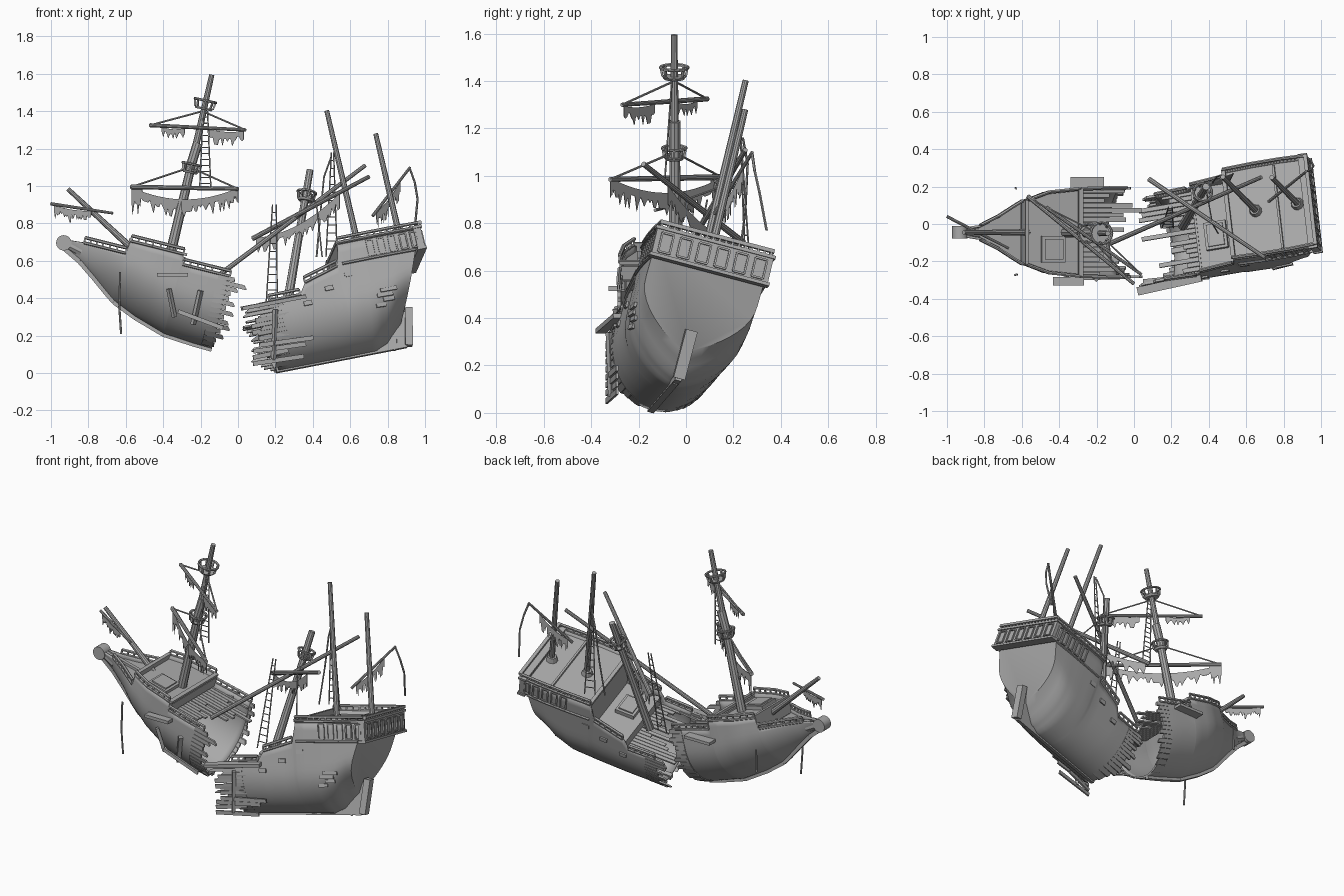
import bpy, bmesh, math, random
from mathutils import Vector as V, Matrix

random.seed(7)
if "Cube" in bpy.data.objects:
    bpy.data.objects.remove(bpy.data.objects["Cube"])

wood = bpy.data.materials.new("weathered_grey")
wood.use_nodes = True
GREY = (0.4, 0.4, 0.4, 1)
wood.diffuse_color = GREY
wood.node_tree.nodes["Principled BSDF"].inputs["Base Color"].default_value = GREY

rad = math.radians
WORLD = Matrix()
BOW = Matrix.Translation((-.14, -.045, .13)) @ Matrix.Rotation(rad(14), 4, 'Y')
STERN = (Matrix.Translation((.215, -.147, .01)) @ Matrix.Rotation(rad(9.5), 4, 'Z')
         @ Matrix.Rotation(rad(-10.8), 4, 'Y') @ Matrix.Rotation(rad(-15), 4, 'X'))


class Part:
    """Collects shapes into one mesh object."""
    def __init__(self, name, frame=WORLD):
        self.name, self.frame, self.bm = name, frame, bmesh.new()

    def box(self, c, size):
        bmesh.ops.create_cube(self.bm, size=1, matrix=Matrix.Translation(c) @ Matrix.Diagonal((*size, 1)))

    def aligned(self, a, b):
        a, b = V(a), V(b)
        return Matrix.Translation((a + b) / 2) @ (b - a).to_track_quat('Z', 'Y').to_matrix().to_4x4(), (b - a).length

    def tube(self, a, b, r, r2=None, sides=10):
        m, d = self.aligned(a, b)
        bmesh.ops.create_cone(self.bm, cap_ends=True, segments=sides, radius1=r,
                              radius2=r if r2 is None else r2, depth=d, matrix=m)

    def board(self, a, b, w, t):
        m, d = self.aligned(a, b)
        bmesh.ops.create_cube(self.bm, size=1, matrix=m @ Matrix.Diagonal((w, t, d, 1)))

    def chain(self, pts, r, sides=6):
        for a, b in zip(pts, pts[1:]):
            self.tube(a, b, r, sides=sides)

    def grid(self, rows):
        vs = [[self.bm.verts.new(p) for p in row] for row in rows]
        for r, s in zip(vs, vs[1:]):
            for i in range(len(r) - 1):
                self.bm.faces.new((r[i], r[i + 1], s[i + 1], s[i]))
        return vs

    def done(self, thick=0, smooth=False):
        bmesh.ops.recalc_face_normals(self.bm, faces=self.bm.faces)
        me = bpy.data.meshes.new(self.name)
        self.bm.to_mesh(me)
        self.bm.free()
        me.transform(self.frame)
        me.materials.append(wood)
        ob = bpy.data.objects.new(self.name, me)
        bpy.context.collection.objects.link(ob)
        if thick:
            mod = ob.modifiers.new("thickness", 'SOLIDIFY')
            mod.thickness, mod.offset = thick, -1
        if smooth:
            bpy.context.view_layer.objects.active = ob
            bpy.ops.object.select_all(action='DESELECT')
            ob.select_set(True)
            bpy.ops.object.shade_smooth_by_angle(angle=rad(35))


# Hull stations: position, half width, keel height, top height, bilge exponent
bow_st = [(-.90, .03, .335, .375, .6), (-.80, .042, .285, .385, .7), (-.70, .09, .215, .385, .8),
          (-.62, .14, .155, .385, .85), (-.57, .17, .12, .385, .85), (-.56, .174, .115, .455, .85),
          (-.44, .217, .066, .455, .75), (-.27, .235, .015, .455, .65), (-.26, .235, .014, .40, .65),
          (-.1, .24, .003, .40, .6), (0, .24, 0, .40, .55)]
stern_st = [(0, .235, 0, .335, .53), (.17, .24, 0, .335, .53), (.21, .24, 0, .395, .53), (.40, .24, 0, .45, .56),
            (.43, .245, 0, .57, .6), (.6, .25, 0, .57, .7), (.75, .25, .03, .57, .8), (.89, .245, .12, .57, .95)]


def half(st, z):
    x, b, k, t, e = st
    q = min(1, max(0, (z - k) / min(.7 * (.475 - k), .28)))
    return b * (1 - (1 - q) ** 2) ** e


def pt(st, z, side, out=0.0):
    rake = max(0, (st[0] - .5) / .4) * (.6 - z) * .4
    return V((st[0] - rake, side * (half(st, z) + out), z))


def section(st, n=16):
    zs = [st[2] + (st[3] - st[2]) * (i / n) ** 1.5 for i in range(n + 1)]
    return [pt(st, z, -1) for z in zs[::-1]] + [pt(st, z, 1) for z in zs[1:]]


def fine(sts, n=3):
    out = []
    for a, b in zip(sts, sts[1:]):
        out += [tuple(p + (q - p) * i / n for p, q in zip(a, b)) for i in range(n)]
    return out + [sts[-1]]


def hull(name, sts, frame, cap):
    p = Part(name, frame)
    vs = p.grid([section(s) for s in fine(sts)])
    p.bm.faces.new(vs[cap])
    p.done(.012, True)


def deck(name, sts, z, frame):
    p = Part(name, frame)
    p.grid([[pt(s, z, -1, -.006), pt(s, z, 1, -.006)] for s in sts])
    p.done(.01)


def torn_planks(name, st, frame, direction, lengths):
    """Splintered planks along the broken hull edge."""
    p = Part(name, frame)
    n = 15
    for side in (-1, 1):
        for i in range(n):
            z0, z1 = [st[2] + .01 + (st[3] - st[2] - .01) * j / n for j in (i, i + .9)]
            reach = random.uniform(.15, 1) * lengths[side > 0] * min(1, .15 + i * .2)
            quads = []
            for x, taper in ((-direction * .06, 1), (direction * reach * .8, 1), (direction * reach, .35)):
                zm = z0 + (z1 - z0) * taper
                quads.append([pt(st, z, side, o) + V((x, 0, 0))
                              for z, o in ((z0, .003), (zm, .003), (zm, -.01), (z0, -.01), (z0, .003))])
            vs = p.grid(quads)
            for q in (vs[0], vs[-1]):
                p.bm.faces.new(q[:4])
    p.done()


def torn_deck(name, frame, start, direction, z, reaches):
    """Deck boards broken off at random lengths on either side."""
    p = Part(name, frame)
    for side, reach in zip((-1, 1), reaches):
        for j in range(9):
            d = random.uniform(.15, 1) * reach
            p.box((start + direction * d / 2, side * (.015 + j * .026), z), (d + .03, .023, .01))
    p.done()


def railing(name, sts, frame, post=.028):
    """Mouldings, posts and handrail along both sides."""
    p = Part(name, frame)
    up = V((0, 0, post))
    for side in (-1, 1):
        top = [pt(s, s[3], side) for s in sts]
        p.chain([q + up for q in top], .009)
        p.chain(top, .008)
        for a, b in zip(top, top[1:]):
            n = max(1, int((b - a).length / .035))
            for i in range(n + 1):
                q = a.lerp(b, i / n)
                p.board(q, q + up, .009, .009)
    p.done()


# Hull halves, decks and broken edges
hull("bow_hull", bow_st, BOW, 0)
hull("stern_hull", stern_st, STERN, -1)
deck("beak_deck", bow_st[:5], .365, BOW)
deck("forecastle_deck", bow_st[5:8], .43, BOW)
deck("quarter_deck", stern_st[2:5], .36, STERN)
deck("poop_deck", stern_st[4:], .55, STERN)
torn_planks("bow_torn_planks", bow_st[-1], BOW, 1, (.12, .05))
torn_planks("stern_torn_planks", stern_st[0], STERN, -1, (.19, .1))
torn_deck("bow_waist_deck", BOW, -.26, 1, .365, (.2, .34))
torn_deck("stern_waist_deck", STERN, .21, -1, .30, (.28, .34))
for nm, sts, fr in (("beak_rail", bow_st[1:5], BOW), ("forecastle_rail", bow_st[5:8], BOW),
                    ("bow_waist_rail", bow_st[8:], BOW), ("stern_waist_rail", stern_st[:2], STERN),
                    ("quarter_rail", stern_st[2:4], STERN), ("poop_rail", stern_st[4:], STERN)):
    railing(nm, sts, fr)

# Bow structure: keel, stem, bulkheads, hatch, figurehead
p = Part("bow_keel", BOW)
stem = [V((s[0], 0, s[2] - .004)) for s in bow_st]
for a, b in zip(stem, stem[1:]):
    p.board(a, b, .024, .024)
p.done()
p = Part("bow_fittings", BOW)
p.box((-.56, 0, .41), (.014, .34, .09))
p.box((-.262, 0, .41), (.02, .46, .06))
p.box((-.262, 0, .455), (.024, .47, .015))
p.box((-.56, 0, .46), (.02, .35, .016))
p.box((-.41, -.09, .44), (.13, .14, .025))
p.box((-.41, -.09, .455), (.1, .11, .012))
p.box((-.70, 0, .372), (.26, .022, .016))
p.done()
p = Part("figurehead", BOW)
p.tube((-.905, -.033, .358), (-.905, .033, .358), .041, sides=20)
p.tube((-.88, 0, .355), (-.8, 0, .34), .026, .034)
p.done(smooth=True)

# Stern structure: keel, rudder, gallery, bulkheads, hatch
p = Part("stern_keel_and_rudder", STERN)
p.box((.35, 0, .008), (.72, .028, .03))
p.board((.68, 0, .005), (.72, 0, .19), .024, .05)
p.board((.72, 0, 0), (.765, 0, .205), .05, .04)
p.board((.61, 0, .01), (.69, 0, .13), .02, .08)
p.done()
p = Part("stern_gallery", STERN)
p.box((.866, 0, .512), (.04, .51, .12))
for z in (.455, .574):
    p.box((.868, 0, z), (.05, .525, .014))
    for side in (-1, 1):
        p.chain([pt(s, z, side, .003) for s in stern_st[4:]], .008)


def frame_bars(c, w, h, along):
    for s in (-1, 1):
        for off, size in (((s * w / 2, 0), (.008, h)), ((0, s * h / 2), (w, .008))):
            q = V(c) + along * off[0] + V((0, 0, off[1]))
            p.box(q, (size[0] if along.x else .014, .014 if along.x else size[0], size[1]))


for i in range(6):
    frame_bars((.887, -.205 + i * .082, .513), .05, .082, V((0, 1, 0)))
for i in range(5):
    for side in (-1, 1):
        frame_bars((.6 + i * .06, side * .25, .512), .036, .085, V((1, 0, 0)))
p.box((.888, 0, .598), (.02, .5, .016))
for i in range(18):
    p.box((.888, -.24 + i * .0282, .585), (.01, .01, .03))
p.done()
p = Part("stern_fittings", STERN)
p.box((.43, 0, .465), (.014, .48, .21))
p.box((.43, 0, .575), (.022, .49, .016))
p.box((.205, 0, .33), (.012, .47, .07))
p.box((.31, -.05, .372), (.12, .15, .026))
p.box((.31, -.05, .388), (.09, .12, .012))
p.box((.70, .0, .558), (.012, .46, .016))
for x in (.575, .805):
    p.tube((x, 0, .545), (x, 0, .58), .036, .026)
p.done()

# Masts and bowsprit
p = Part("masts")
p.tube((-.375, -.045, .58), (-.235, -.048, 1.17), .028, .023)
p.tube((-.255, -.048, 1.1), (-.215, -.048, 1.23), .026)
p.tube((-.245, -.048, 1.13), (-.14, -.05, 1.595), .02, .014)
p.tube((-.385, -.045, .57), (-.376, -.045, .61), .042, .034)
p.tube((.262, -.01, .36), (.385, .2, 1.085), .026, .019)
p.tube((-.55, -.045, .65), (-.91, -.045, .985), .019, .012)
for x, h in ((.577, 1.353), (.807, 1.178)):
    p.tube(STERN @ V((x, 0, .5)), STERN @ V((x, 0, h)), .018, .013)
p.done(smooth=True)

# Crow's nests
for nm, c, axis, r in (("upper_nest", (-.182, -.05, 1.42), (.22, 0, 1), .058),
                       ("lower_nest", (-.255, -.05, 1.08), (.22, 0, 1), .05),
                       ("fallen_nest", (.362, .16, .93), (.17, .28, 1), .05)):
    p = Part(nm, Matrix.Translation(c) @ V(axis).to_track_quat('Z', 'Y').to_matrix().to_4x4())
    p.tube((0, 0, -.012), (0, 0, 0), r * .75, r * .9, 16)
    ring = [V((r * math.cos(i * math.pi / 8), r * math.sin(i * math.pi / 8), .038)) for i in range(17)]
    p.chain(ring, .007)
    for q in ring[::2]:
        p.board(q * .98, (q.x * .85, q.y * .85, 0), .009, .009)
    p.done()

# Yards and fallen spars: end, end, radius
yards = {"upper_yard": ((-.47, .09, 1.325), (.04, -.27, 1.30), .011),
         "lower_yard": ((-.57, .15, .995), (0, -.32, .985), .013),
         "sprit_yard": ((-1, .04, .905), (-.67, -.13, .855), .009),
         "fallen_yard": ((.08, .24, .72), (.70, -.18, 1.05), .014),
         "fallen_spar": ((-.12, -.10, .51), (.68, .25, 1.11), .014),
         "mizzen_yard": ((.72, .12, .84), (.92, .28, 1.10), .009)}
for nm, (a, b, r) in yards.items():
    p = Part(nm)
    p.tube(a, b, r, r * .8)
    p.done(smooth=True)


# Tattered sails
def sail(yard, t0, t1, sag, drop):
    a, b, r = yards[yard]
    p = Part("torn_sail")
    n = max(10, int(60 * (t1 - t0)))
    top, low = [], []
    for i in range(n + 1):
        u = i / n
        q = V(a).lerp(V(b), t0 + (t1 - t0) * u) - V((0, 0, r * .5 + sag * 4 * u * (1 - u)))
        top.append(q)
        low.append(q - V((0, 0, drop * random.choice((.35, .5, .6, .7, 1)))))
    p.grid([top, low])
    p.done(.003)


sail("lower_yard", .02, .95, .055, .095)
sail("lower_yard", .0, .1, 0, .14)
sail("lower_yard", .93, 1, 0, .1)
sail("upper_yard", .12, .36, .01, .05)
sail("upper_yard", .62, .98, .01, .075)
sail("sprit_yard", .05, .65, .01, .07)
sail("fallen_yard", .03, .75, .05, .08)
sail("mizzen_yard", .1, .75, .02, .09)

# Standing rigging and hanging ropes
p = Part("ropes")
for yard, peak in (("upper_yard", (-.19, -.05, 1.40)), ("lower_yard", (-.255, -.05, 1.10))):
    for end in yards[yard][:2]:
        p.tube(end, peak, .005, sides=6)
p.chain([(-.63, -.27, .54), (-.635, -.272, .36), (-.625, -.27, .21)], .006)
p.chain([(-.63, .19, .54), (-.633, .192, .4)], .006)
p.chain([(.92, .28, 1.09), (.945, .29, 1.02), (.96, .31, .93), (.945, .34, .77)], .006)
p.chain([(.50, .24, 1.16), (.46, .26, 1.05), (.44, .25, .85), (.42, .22, .62)], .005)
p.chain([(.385, .19, .97), (.42, .0, .9), (.45, -.05, .62)], .004)
p.done()


def ladder(a, b, w0, w1):
    """Rope ladder narrowing towards its top."""
    a, b, w0, w1 = V(a), V(b), V(w0), V(w1)
    p.tube(a - w0, b - w1, .004, sides=5)
    p.tube(a + w0, b + w1, .004, sides=5)
    for i in range(1, 13):
        q, w = a.lerp(b, i / 13), w0.lerp(w1, i / 13)
        p.tube(q - w, q + w, .003, sides=5)


p = Part("rope_ladders")
ladder((-.175, -.09, .98), (-.175, -.06, 1.40), (.03, 0, 0), (.012, 0, 0))
ladder((.18, -.02, .36), (.195, .09, .9), (.03, 0, 0), (.01, 0, 0))
ladder((.50, .26, .62), (.505, .23, 1.18), (.03, .01, 0), (.006, 0, 0))
p.done()

# Loose boards and side ledges
p = Part("loose_boards")
p.board((.02, -.36, .345), (.36, -.285, .41), .045, .02)
p.board((.05, -.31, .33), (.24, -.29, .37), .03, .012)
p.board((-.37, -.29, .45), (-.34, -.26, .30), .02, .02)
p.board((-.2, -.295, .44), (-.24, -.26, .26), .024, .02)
p.board((-.32, -.295, .33), (-.08, -.29, .24), .012, .022)
p.board((.19, -.315, .07), (.20, -.325, .34), .02, .02)
for i in range(8):
    x, z = random.uniform(.04, .12), .05 + i * .033
    p.board((x, -.335, z), (x + random.uniform(.15, .3), -.29, z + .04), .01, .024)
p.box((-.25, .215, .52), (.18, .07, .018))
p.box((-.35, -.305, .525), (.165, .045, .02))
p.done()

# Splintered hull strakes and gun ports
p = Part("hull_patches", STERN)
for z, t0, t1 in ((.27, .3, 1.2), (.245, .1, 1.0), (.22, .45, 1.1), (.195, .0, .6)):
    a, b = pt(stern_st[5], z, -1, .003), pt(stern_st[6], z, -1, .003)
    p.board(a.lerp(b, t0), a.lerp(b, t1), .012, .02)
for x in (.2, .33, .45):
    for side in (-1, 1):
        p.box((x, side * .242, .28 + (x - .2) * .45), (.045, .014, .025))
p.done()
